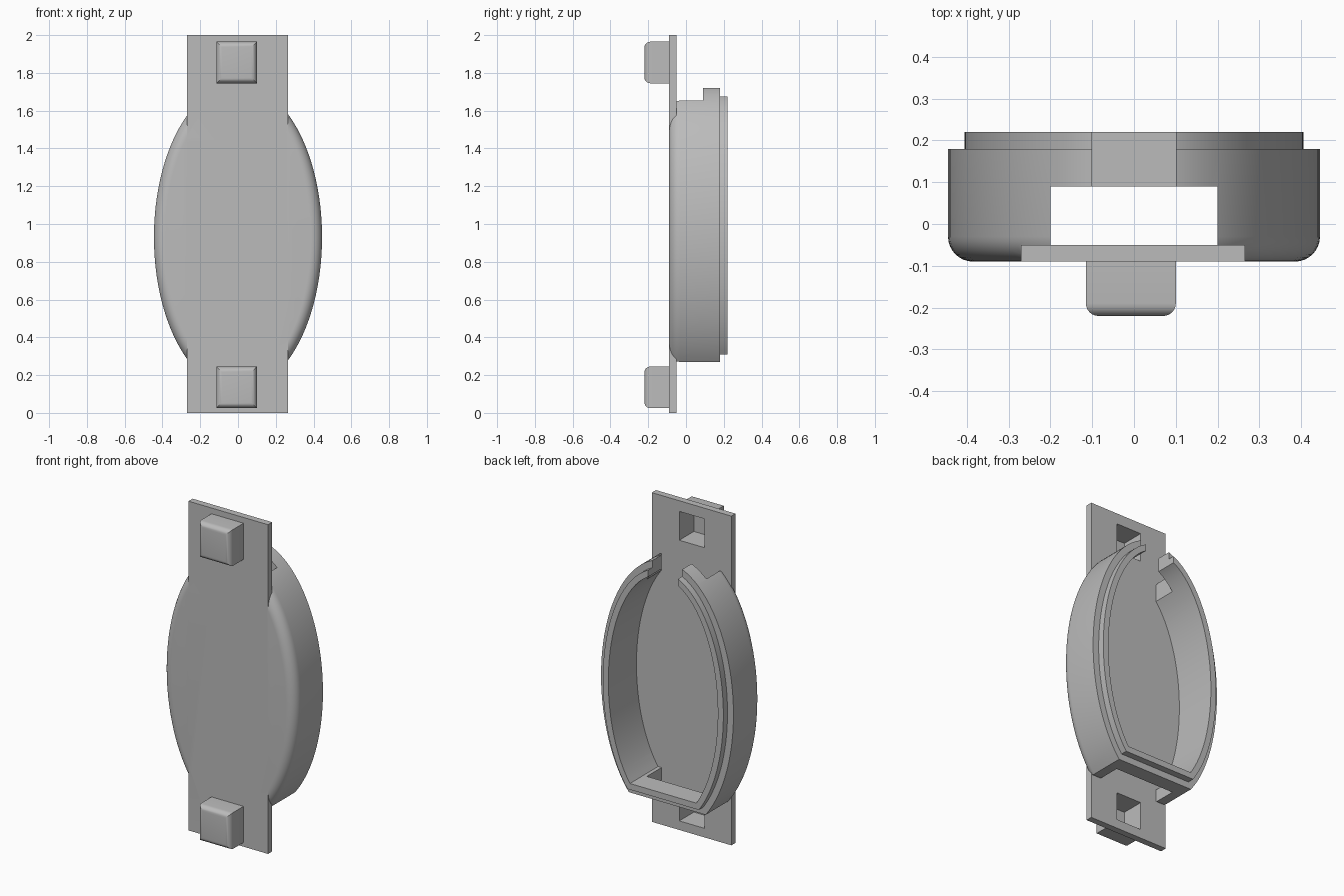
import bpy, bmesh, math
from mathutils import Vector

cube = bpy.data.objects.get("Cube")
if cube:
    bpy.data.objects.remove(cube, do_unlink=True)

grey = bpy.data.materials.new("plain grey")
grey.use_nodes = True
colour = (0.5, 0.5, 0.5, 1)
grey.diffuse_color = colour
grey.node_tree.nodes["Principled BSDF"].inputs["Base Color"].default_value = colour

FRONT, FLOOR = -0.09, -0.05
MID_Z, HALF_W, HALF_H, FLAT_Z = 0.93, 0.445, 0.81, 0.27


def finish(name, bm):
    bmesh.ops.recalc_face_normals(bm, faces=bm.faces[:])
    mesh = bpy.data.meshes.new(name)
    bm.to_mesh(mesh)
    bm.free()
    mesh.materials.append(grey)
    obj = bpy.data.objects.new(name, mesh)
    bpy.context.collection.objects.link(obj)
    return obj


def box(name, lo, hi, front_bevel=0):
    lo, hi = Vector(lo), Vector(hi)
    bm = bmesh.new()
    bmesh.ops.create_cube(bm, size=1)
    for v in bm.verts:
        v.co = (lo + hi) / 2 + v.co * (hi - lo)
    if front_bevel:
        edges = [e for e in bm.edges if all(abs(v.co.y - lo.y) < 1e-5 for v in e.verts)]
        bmesh.ops.bevel(bm, geom=edges, offset=front_bevel, segments=6,
                        profile=0.5, affect='EDGES')
    return finish(name, bm)


def combine(target, other, operation):
    mod = target.modifiers.new(operation.lower(), 'BOOLEAN')
    mod.object, mod.operation, mod.solver = other, operation, 'EXACT'
    bpy.context.view_layer.objects.active = target
    bpy.ops.object.modifier_apply(modifier=mod.name)
    bpy.data.objects.remove(other, do_unlink=True)


def outline(bm, inset, y, steps=96):
    """Ellipse with its bottom cut flat, moved inwards by inset."""
    a, b = HALF_W - inset, HALF_H - inset
    start = math.asin((FLAT_Z + inset - MID_Z) / b)
    sweep = math.pi - 2 * start
    angles = [start + sweep * i / steps for i in range(steps + 1)]
    return [bm.verts.new((a * math.cos(t), y, MID_Z + b * math.sin(t))) for t in angles]


# Case: rounded front edge, side wall, stepped lip, hollow inside
r = 0.06
quarter = [i * math.pi / 16 for i in range(9)]
section = [(r - r * math.sin(t), FRONT + r - r * math.cos(t)) for t in quarter]
section += [(0, 0.18), (0.04, 0.18), (0.04, 0.22), (0.077, 0.22), (0.077, FLOOR)]
bm = bmesh.new()
rings = [outline(bm, inset, y) for inset, y in section]
for p, q in zip(rings, rings[1:]):
    for i in range(len(p)):
        j = (i + 1) % len(p)
        bm.faces.new((p[i], p[j], q[j], q[i]))
bm.faces.new(rings[0])
bm.faces.new(rings[-1])
case = finish("strapped_case", bm)

# Slots through the top and bottom walls, and the gap in the top rim
combine(case, box("wall_slot", (-0.2, FLOOR, 0.1), (0.2, 0.09, 1.9)), 'DIFFERENCE')
combine(case, box("rim_gap", (-0.1, 0.05, 1.4), (0.1, 0.3, 1.9)), 'DIFFERENCE')

# Strap plate
combine(case, box("strap_plate", (-0.27, FRONT, 0), (0.265, FLOOR, 2)), 'UNION')

# Hollow knobs at both ends of the strap
for knob_z, pocket_z in (((0.025, 0.245), (0.055, 0.225)), ((1.745, 1.965), (1.76, 1.935))):
    knob = box("knob", (-0.115, -0.22, knob_z[0]), (0.1, -0.07, knob_z[1]), 0.03)
    combine(case, knob, 'UNION')
    pocket = box("pocket", (-0.09, -0.19, pocket_z[0]), (0.08, 0, pocket_z[1]))
    combine(case, pocket, 'DIFFERENCE')

bpy.ops.object.select_all(action='DESELECT')
case.select_set(True)
bpy.context.view_layer.objects.active = case
bpy.ops.object.shade_smooth_by_angle(angle=math.radians(30))
